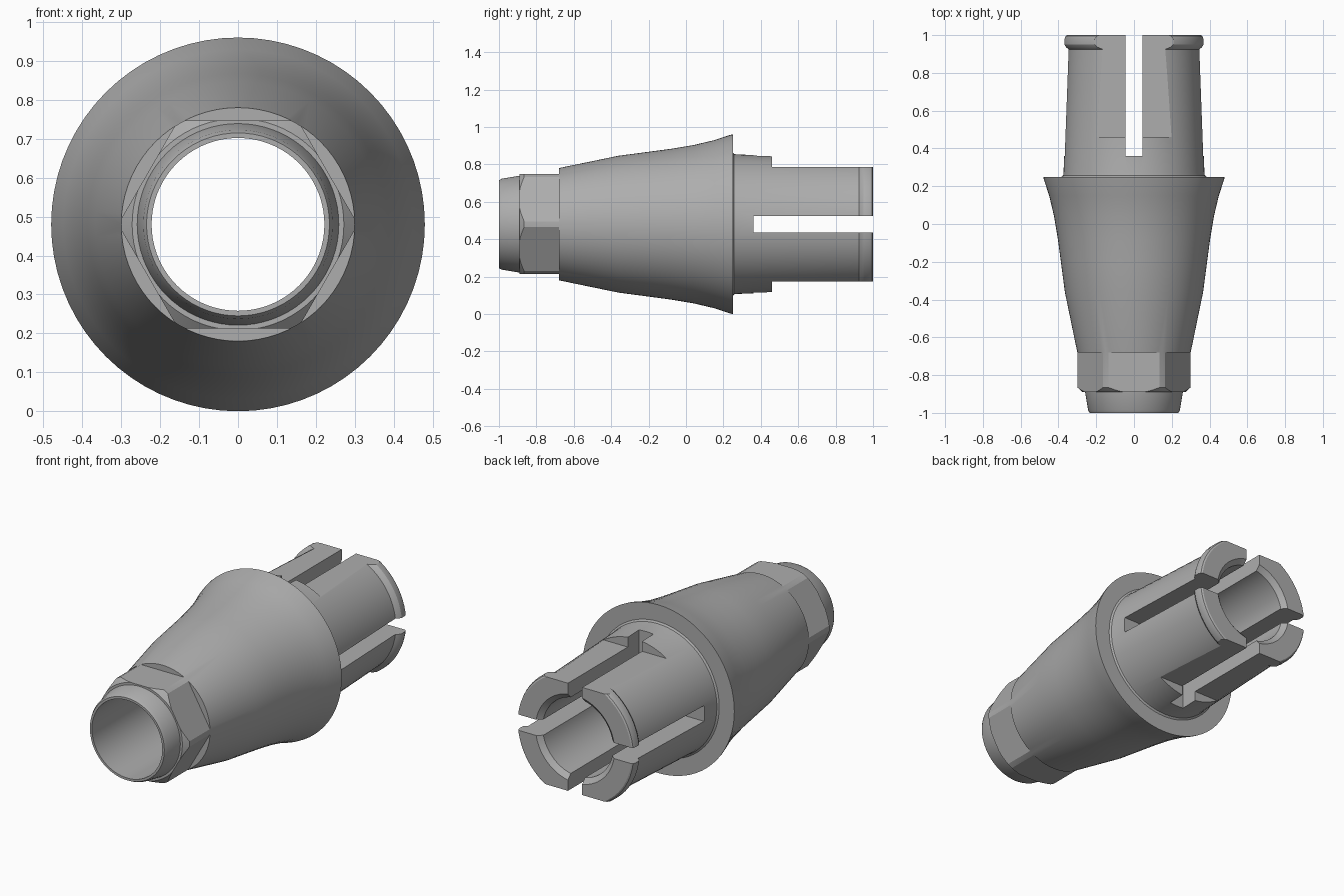
import bpy, bmesh, math
from mathutils import Matrix, Vector

default = bpy.data.objects.get("Cube")
if default:
    bpy.data.objects.remove(default)

AXIS_Z = 0.48
SEGMENTS = 72

metal = bpy.data.materials.new("grey metal")
metal.use_nodes = True
grey = (0.42, 0.42, 0.42, 1)
metal.diffuse_color = grey
metal.node_tree.nodes["Principled BSDF"].inputs["Base Color"].default_value = grey


def revolve(name, profile):
    """Turn a closed (y, radius) outline around the long axis."""
    bm = bmesh.new()
    rings = []
    for i in range(SEGMENTS):
        a = 2 * math.pi * i / SEGMENTS
        rings.append([bm.verts.new((r * math.cos(a), y, AXIS_Z + r * math.sin(a)))
                      for y, r in profile])
    n = len(profile)
    for i, ring in enumerate(rings):
        after = rings[(i + 1) % SEGMENTS]
        for j in range(n):
            k = (j + 1) % n
            bm.faces.new((ring[j], ring[k], after[k], after[j]))
    bmesh.ops.recalc_face_normals(bm, faces=bm.faces)
    mesh = bpy.data.meshes.new(name)
    bm.to_mesh(mesh)
    bm.free()
    mesh.materials.append(metal)
    obj = bpy.data.objects.new(name, mesh)
    bpy.context.collection.objects.link(obj)
    return obj


def cut_box(target, y0, y1, low, high, half_width, angle):
    """Remove a box spanning low..high outward from the axis, turned by angle."""
    bm = bmesh.new()
    size = Matrix.Diagonal((2 * half_width, y1 - y0, high - low, 1))
    place = Matrix.Translation((0, (y0 + y1) / 2, (low + high) / 2))
    turn = Matrix.Translation((0, 0, AXIS_Z)) @ Matrix.Rotation(angle, 4, 'Y')
    bmesh.ops.create_cube(bm, size=1, matrix=turn @ place @ size)
    mesh = bpy.data.meshes.new("cutter")
    bm.to_mesh(mesh)
    bm.free()
    mesh.materials.append(metal)
    cutter = bpy.data.objects.new("cutter", mesh)
    cutter.hide_render = True
    bpy.context.collection.objects.link(cutter)
    mod = target.modifiers.new("cut", 'BOOLEAN')
    mod.operation = 'DIFFERENCE'
    mod.solver = 'EXACT'
    mod.object = cutter
    bpy.context.view_layer.objects.active = target
    bpy.ops.object.modifier_apply(modifier=mod.name)
    bpy.data.objects.remove(cutter)


# Hollow body: tapered nose, hex collar blank, flared cone, sleeve with lip, bore
nose = [(-1.0, 0.222), (-1.0, 0.235), (-0.985, 0.243), (-0.89, 0.259)]
collar = [(-0.89, 0.272), (-0.865, 0.3), (-0.68, 0.3)]
cone = [(-0.36, 0.366), (-0.2, 0.387), (-0.08, 0.403), (0.04, 0.423),
        (0.15, 0.449), (0.235, 0.477), (0.25, 0.48)]
sleeve = [(0.25, 0.385), (0.257, 0.375), (0.27, 0.373), (0.925, 0.349)]
lip = [(0.935, 0.362), (0.95, 0.371), (0.98, 0.371), (0.995, 0.365), (1.0, 0.357)]
bore = [(1.0, 0.25), (0.975, 0.222)]
body = revolve("hollow_body", nose + collar + cone + sleeve + lip + bore)

# Six flats of the hex collar
for i in range(6):
    cut_box(body, -0.95, -0.68, 0.267, 0.6, 0.5, i * math.pi / 3)

# Flats on the top and bottom of the sleeve
for i in range(2):
    cut_box(body, 0.46, 1.1, 0.307, 0.6, 0.5, i * math.pi)

# Four lengthwise slots that split the sleeve into fingers
for i in range(4):
    cut_box(body, 0.36, 1.1, 0.1, 0.6, 0.045, i * math.pi / 2)

bpy.ops.object.select_all(action='DESELECT')
body.select_set(True)
bpy.context.view_layer.objects.active = body
bpy.ops.object.shade_smooth_by_angle(angle=math.radians(25))
